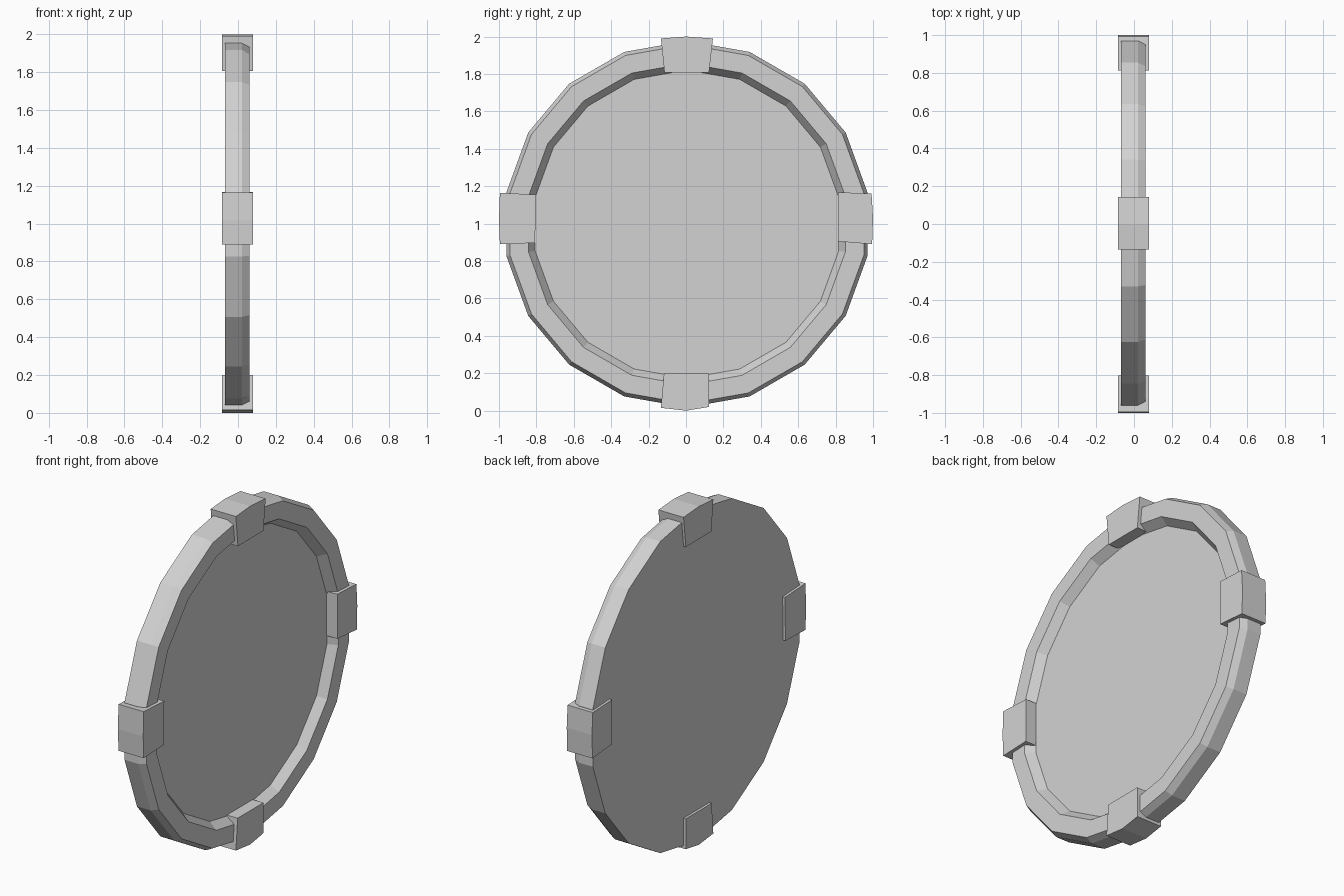
import bpy, bmesh
from math import sin, cos, radians

cube = bpy.data.objects.get("Cube")
if cube:
    bpy.data.objects.remove(cube, do_unlink=True)

grey = bpy.data.materials.new("plain grey")
grey.use_nodes = True
colour = (0.65, 0.65, 0.65, 1)
grey.diffuse_color = colour
grey.node_tree.nodes["Principled BSDF"].inputs["Base Color"].default_value = colour

SIDES = 18
MID_Y, MID_Z = 0.005, 0.997


def finish(name, bm):
    bmesh.ops.recalc_face_normals(bm, faces=bm.faces)
    mesh = bpy.data.meshes.new(name)
    bm.to_mesh(mesh)
    bm.free()
    mesh.materials.append(grey)
    obj = bpy.data.objects.new(name, mesh)
    bpy.context.collection.objects.link(obj)
    return obj


def loft(name, loops):
    """Join equal loops of points with quads and cap both ends."""
    bm = bmesh.new()
    rings = [[bm.verts.new(p) for p in loop] for loop in loops]
    n = len(rings[0])
    for a, b in zip(rings, rings[1:]):
        for i in range(n):
            j = (i + 1) % n
            bm.faces.new((a[i], a[j], b[j], b[i]))
    bm.faces.new(rings[0])
    bm.faces.new(rings[-1])
    return finish(name, bm)


def circle(x, radius):
    angles = [radians(10 + 360 * k / SIDES) for k in range(SIDES)]
    return [(x, MID_Y + radius * cos(a), MID_Z + radius * sin(a)) for a in angles]


# Round dish: flat back, bevelled outer rim, sloped inner wall, recessed floor
dish_profile = [(-0.07, 0.98), (0.02, 0.98), (0.06, 0.96), (0.06, 0.86), (0.01, 0.824)]
loft("rimmed_disc", [circle(x, r) for x, r in dish_profile])

# Four clamps over the rim, each a wedge with a shallow peak on its outer side
clamps = {
    "top_clamp": [(-0.134, 1.99), (0, 2), (0.144, 1.99), (0.123, 1.807), (-0.115, 1.807)],
    "bottom_clamp": [(-0.134, 0.015), (0, 0), (0.123, 0.02), (0.123, 0.2), (-0.118, 0.2)],
    "front_clamp": [(-0.995, 1.165), (-1, 1.02), (-0.995, 0.89), (-0.807, 0.897), (-0.803, 1.155)],
    "back_clamp": [(0.992, 1.16), (1, 1.03), (0.995, 0.89), (0.813, 0.905), (0.813, 1.168)],
}
for name, outline in clamps.items():
    loft(name, [[(x, y, z) for y, z in outline] for x in (-0.085, 0.08)])
